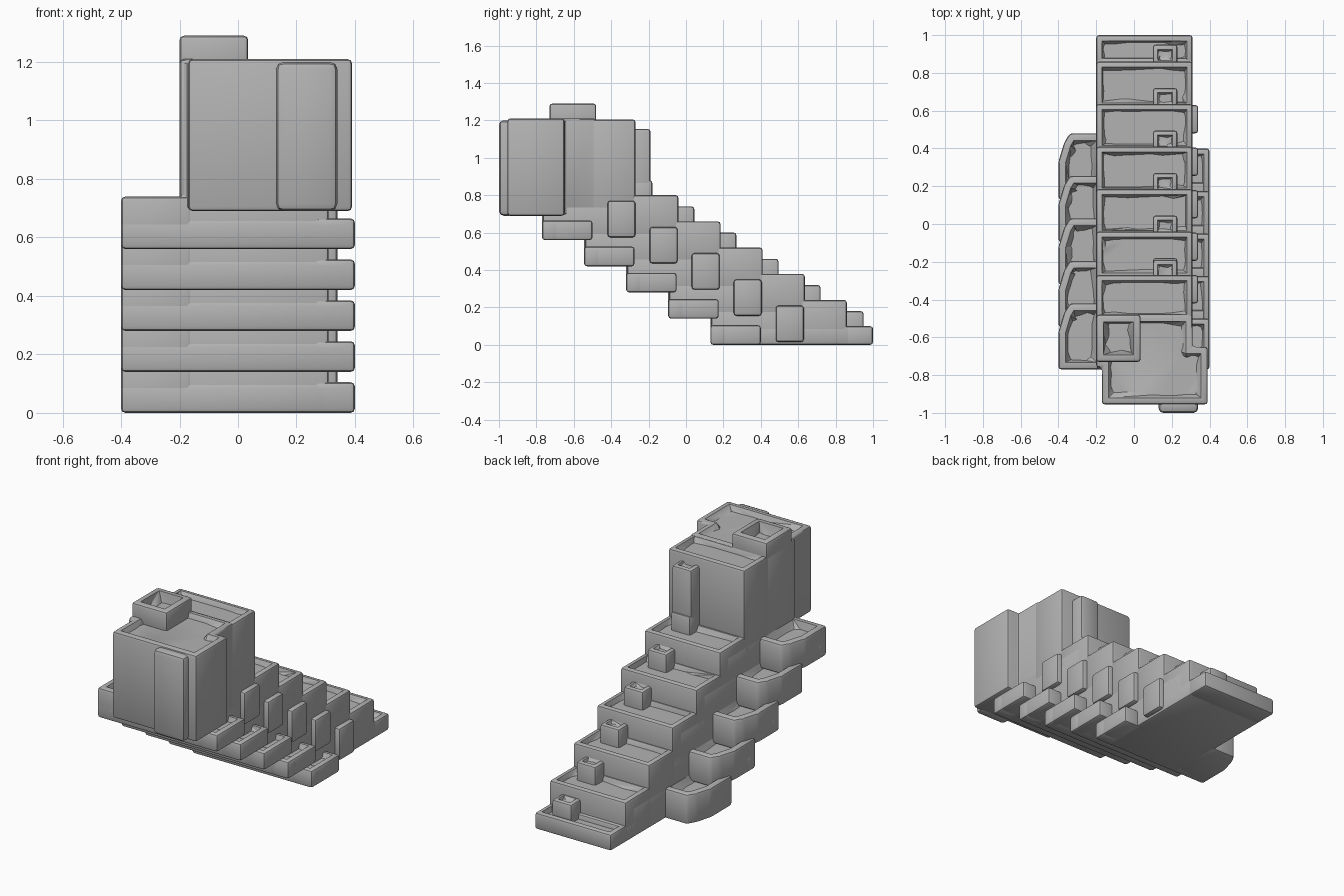
import bpy, bmesh, math, random
from mathutils import Vector

random.seed(4)
cube = bpy.data.objects.get("Cube")
if cube:
    bpy.data.objects.remove(cube, do_unlink=True)

stone = bpy.data.materials.new("grey stone")
stone.use_nodes = True
GREY = (0.45, 0.45, 0.45, 1)
stone.diffuse_color = GREY
stone.node_tree.nodes["Principled BSDF"].inputs["Base Color"].default_value = GREY


def block(name, outline, z0, z1, rim=0.03, depth=0.03, bevel=0.015, cuts=6):
    """Worn stone prism with chipped edges and a ragged hollow in its top."""
    bm = bmesh.new()
    base = bm.faces.new([bm.verts.new((x, y, z0)) for x, y in outline])
    res = bmesh.ops.extrude_face_region(bm, geom=[base])
    top = [v for v in res["geom"] if isinstance(v, bmesh.types.BMVert)]
    bmesh.ops.translate(bm, verts=top, vec=(0, 0, z1 - z0))
    bmesh.ops.recalc_face_normals(bm, faces=bm.faces[:])
    bmesh.ops.bevel(bm, geom=bm.edges[:], offset=bevel, segments=2,
                    profile=0.5, affect='EDGES')
    bm.normal_update()
    if depth:
        floor = max((f for f in bm.faces if f.normal.z > 0.99),
                    key=lambda f: f.calc_area())
        bmesh.ops.inset_region(bm, faces=[floor], thickness=rim * 0.5,
                               use_even_offset=True)
        bmesh.ops.inset_region(bm, faces=[floor], thickness=rim * 0.5,
                               use_even_offset=True)
        # break the hollow's outline into a ragged line
        bmesh.ops.bisect_edges(bm, edges=list(floor.edges), cuts=cuts)
        for v in floor.verts:
            v.co += Vector((random.uniform(-1, 1) * rim * 0.3,
                            random.uniform(-1, 1) * rim * 0.3, -depth))
    bmesh.ops.triangulate(bm, faces=[f for f in bm.faces if len(f.verts) > 4])
    mesh = bpy.data.meshes.new(name)
    bm.to_mesh(mesh)
    bm.free()
    mesh.materials.append(stone)
    ob = bpy.data.objects.new(name, mesh)
    bpy.context.collection.objects.link(ob)
    bpy.ops.object.select_all(action='DESELECT')
    ob.select_set(True)
    bpy.context.view_layer.objects.active = ob
    bpy.ops.object.shade_smooth_by_angle(angle=math.radians(35))
    return ob


def box(name, x0, x1, y0, y1, z0, z1, **kw):
    return block(name, [(x0, y0), (x1, y0), (x1, y1), (x0, y1)], z0, z1, **kw)


RUN, RISE, STEPS = 0.225, 0.14, 5

# Lowest tread and its small post
box("bottom_body", -0.2, 0.31, 0.13, 0.88, 0, 0.1, depth=0)
box("bottom_tread", -0.2, 0.31, 0.83, 1.0, 0, 0.1)
box("bottom_post", 0.1, 0.23, 0.84, 0.95, 0.05, 0.18, rim=0.02, depth=0.015, cuts=2)

# Repeating flight: body, tread, post, side blocks and side tab
for i in range(STEPS):
    y, z, n = -RUN * i, RISE * i, str(i + 1)
    box("step_body_" + n, -0.2, 0.31, y + 0.135, y + 0.8, z, z + 0.19, depth=0)
    box("tread_" + n, -0.2, 0.31, y + 0.61, y + 0.86, z + 0.005, z + 0.24)
    box("post_" + n, 0.1, 0.23, y + 0.61, y + 0.72, z + 0.15, z + 0.32,
        rim=0.02, depth=0.015, cuts=2)
    box("front_slab_" + n, -0.4, 0.4, y + 0.13, y + 0.22, z, z + 0.1, depth=0)
    box("right_block_" + n, 0.26, 0.4, y + 0.13, y + 0.4, z, z + 0.105)
    block("left_block_" + n, [(-0.4, y + 0.13), (-0.16, y + 0.13), (-0.16, y + 0.48),
                              (-0.34, y + 0.48), (-0.37, y + 0.43), (-0.4, y + 0.33)],
          z, z + 0.18, rim=0.045, depth=0.045, cuts=3)
    box("side_tab_" + n, 0.25, 0.34, y + 0.48, y + 0.63, z + 0.015, z + 0.21, depth=0)

# Tower: rear half, front half, raised front panel and rear column
box("tower_rear", -0.2, 0.31, -0.51, -0.27, 0.69, 1.205)
block("tower_front", [(-0.17, -0.955), (0.39, -0.955), (0.39, -0.65), (0.31, -0.65),
                      (0.31, -0.48), (-0.2, -0.48), (-0.2, -0.76), (-0.17, -0.76)],
      0.69, 1.21, rim=0.04, depth=0.03)
box("front_panel", 0.13, 0.34, -1.0, -0.92, 0.69, 1.2, depth=0, bevel=0.025)
box("rear_column", 0.1, 0.23, -0.32, -0.19, 0.7, 1.155, rim=0.02, depth=0.015, cuts=2)

# Hollow chimney
box("chimney", -0.2, 0.035, -0.73, -0.48, 1.15, 1.29, rim=0.045, depth=0.06, cuts=3)
